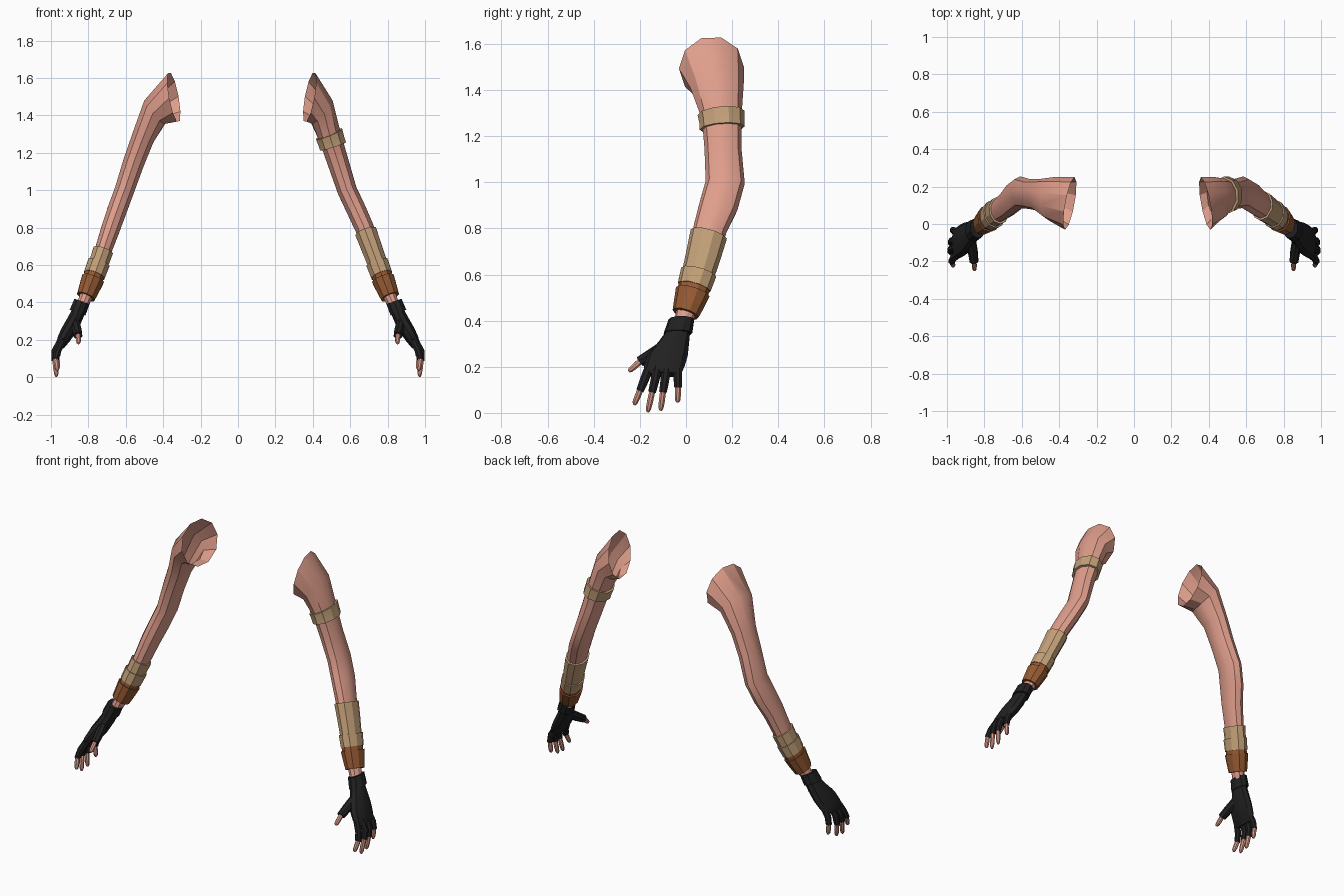
import bpy, bmesh, math
from mathutils import Vector

cube = bpy.data.objects.get("Cube")
if cube:
    bpy.data.objects.remove(cube, do_unlink=True)


def material(name, color):
    mat = bpy.data.materials.new(name)
    mat.use_nodes = True
    mat.diffuse_color = (*color, 1)
    bsdf = next(n for n in mat.node_tree.nodes if n.type == 'BSDF_PRINCIPLED')
    bsdf.inputs["Base Color"].default_value = (*color, 1)
    bsdf.inputs["Roughness"].default_value = 0.8
    return mat


SKIN = material("skin", (0.74, 0.34, 0.26))
CLOTH = material("tan_cloth", (0.54, 0.35, 0.19))
LEATHER = material("brown_leather", (0.30, 0.10, 0.032))
GLOVE = material("black_glove", (0.015, 0.015, 0.015))


def tangents(centers):
    last = len(centers) - 1
    return [(centers[min(i + 1, last)] - centers[max(i - 1, 0)]).normalized()
            for i in range(last + 1)]


def loft(name, mat, side, rings, sides, level=False, caps=(True, True)):
    """Skin a tube over rings of (center, direction, radius_u, radius_v)."""
    bm = bmesh.new()
    loops = []
    for center, direction, ru, rv in rings:
        v = Vector((0, 1, 0))
        u = v.cross(direction).normalized()
        if not level:
            v = direction.cross(u).normalized()
        loop = []
        for k in range(sides):
            a = math.tau * (k + 0.5) / sides
            p = center + u * (ru * math.cos(a)) + v * (rv * math.sin(a))
            loop.append(bm.verts.new((p.x * side, p.y, p.z)))
        loops.append(loop)
    for a, b in zip(loops, loops[1:]):
        for k in range(sides):
            n = (k + 1) % sides
            bm.faces.new((a[k], a[n], b[n], b[k]))
    if caps[0]:
        bm.faces.new(loops[0])
    if caps[1]:
        bm.faces.new(loops[-1])
    bmesh.ops.recalc_face_normals(bm, faces=bm.faces)
    mesh = bpy.data.meshes.new(name)
    bm.to_mesh(mesh)
    bm.free()
    mesh.materials.append(mat)
    obj = bpy.data.objects.new(name, mesh)
    bpy.context.collection.objects.link(obj)
    bpy.ops.object.select_all(action='DESELECT')
    obj.select_set(True)
    bpy.context.view_layer.objects.active = obj
    bpy.ops.object.shade_smooth_by_angle(angle=math.radians(28))


# Arm stations: x, y, z, radius_u, radius_v, extra x on the right arm
ARM = [
    (.383, .11, 1.497, .138, .143, -.04),
    (.448, .135, 1.42, .087, .117, -.005),
    (.493, .155, 1.28, .064, .086, .015),
    (.535, .16, 1.15, .06, .08, .022),
    (.583, .17, 1.0, .055, .085, .024),
    (.63, .142, .9, .055, .084, .014),
    (.675, .105, .8, .053, .073, .004),
    (.73, .067, .65, .046, .064, 0),
    (.785, .022, .5, .041, .052, 0),
    (.825, -.012, .4, .034, .039, 0),
    (.85, -.03, .35, .032, .036, 0),
]
SHOULDER_DIRECTIONS = [Vector((.97, .18, -.18)), Vector((.75, .15, -.65))]


def arm_rings(side):
    centers = [Vector((r[0] + (r[5] if side < 0 else 0), r[1], r[2])) for r in ARM]
    dirs = tangents(centers)
    dirs[:2] = [d.normalized() for d in SHOULDER_DIRECTIONS]
    return [(c, d, r[3], r[4]) for c, d, r in zip(centers, dirs, ARM)]


def at_height(rings, z, grow):
    """Interpolated arm ring at a height, enlarged by grow."""
    for a, b in zip(rings, rings[1:]):
        if a[0].z >= z >= b[0].z:
            f = (a[0].z - z) / (a[0].z - b[0].z)
            return (a[0].lerp(b[0], f), a[1].lerp(b[1], f).normalized(),
                    a[2] + (b[2] - a[2]) * f + grow, a[3] + (b[3] - a[3]) * f + grow)


def cuff(name, mat, side, rings, top, bottom, grow_top, grow_bottom):
    """A thick band wrapped round the arm between two heights."""
    spots = [(top, -.004)]
    for i in range(3):
        f = i / 2
        spots.append((top + (bottom - top) * f, grow_top + (grow_bottom - grow_top) * f))
    spots.append((bottom, -.004))
    loft(name, mat, side, [at_height(rings, z, g) for z, g in spots], 10)


# Palm stations: x, y, z, radius_u, radius_v
PALM = [
    (.843, -.028, .37, .036, .046),
    (.872, -.052, .31, .040, .066),
    (.905, -.08, .25, .041, .088),
    (.932, -.094, .205, .036, .089),
    (.953, -.1, .165, .025, .078),
]
GLOVE_CUFF = [
    (.836, -.02, .405, .036, .045),
    (.834, -.02, .405, .045, .056),
    (.858, -.035, .345, .047, .062),
    (.858, -.035, .345, .036, .05),
]
# Digits: base, middle, end of the glove, fingertip
DIGITS = {
    "index_finger": [(.935, -.158, .2), (.965, -.182, .14), (.975, -.2, .095), (.965, -.225, .035)],
    "middle_finger": [(.945, -.122, .2), (.978, -.135, .14), (.98, -.147, .09), (.97, -.166, .003)],
    "ring_finger": [(.945, -.083, .2), (.975, -.092, .14), (.978, -.1, .09), (.968, -.11, .01)],
    "little_finger": [(.93, -.038, .205), (.96, -.036, .155), (.968, -.034, .11), (.962, -.036, .045)],
    "thumb": [(.875, -.075, .3), (.862, -.145, .255), (.855, -.2, .222), (.852, -.248, .18)],
}


def digit(name, side, points, thick):
    pts = [Vector(p) for p in points]
    base, mid, end, tip = pts
    dirs = tangents(pts)
    loft(name + "_glove", GLOVE, side,
         [(p, d, r * thick, r * thick)
          for p, d, r in zip(pts[:3], dirs, (.021, .020, .018))], 8)
    d = (tip - end).normalized()
    skin = [(end - d * .01, .014), (end.lerp(tip, .5), .014),
            (end.lerp(tip, .85), .012), (tip, .006)]
    loft(name + "_tip", SKIN, side, [(p, d, r, r) for p, r in skin], 8)


def hand_loft(name, side, rows):
    centers = [Vector(r[:3]) for r in rows]
    flow = (Vector(rows[-1][:3]) - Vector(rows[0][:3])).normalized()
    loft(name, GLOVE, side, [(c, flow, r[3], r[4]) for c, r in zip(centers, rows)],
         10, level=True)


for label, side in (("left", 1), ("right", -1)):
    rings = arm_rings(side)
    # Bare arm, open at the shoulder
    loft(label + "_arm", SKIN, side, rings, 10, caps=(False, True))

    # Cloth wraps and leather wrist guard
    wrap_top = .775 if side > 0 else .675
    cuff(label + "_forearm_wrap", CLOTH, side, rings, wrap_top, .59, .010, .011)
    cuff(label + "_wrap_band", CLOTH, side, rings, .61, .545, .018, .018)
    cuff(label + "_wrist_guard", LEATHER, side, rings, .56, .5, .014, .014)
    cuff(label + "_wrist_guard_flap", LEATHER, side, rings, .525, .43, .022, .016)
    if side > 0:
        cuff(label + "_upper_arm_band", CLOTH, side, rings, 1.3, 1.235, .012, .014)

    # Fingerless glove and digits
    hand_loft(label + "_palm", side, PALM)
    hand_loft(label + "_glove_cuff", side, GLOVE_CUFF)
    for name, points in DIGITS.items():
        digit(label + "_" + name, side, points, 1.35 if name == "thumb" else 1)
